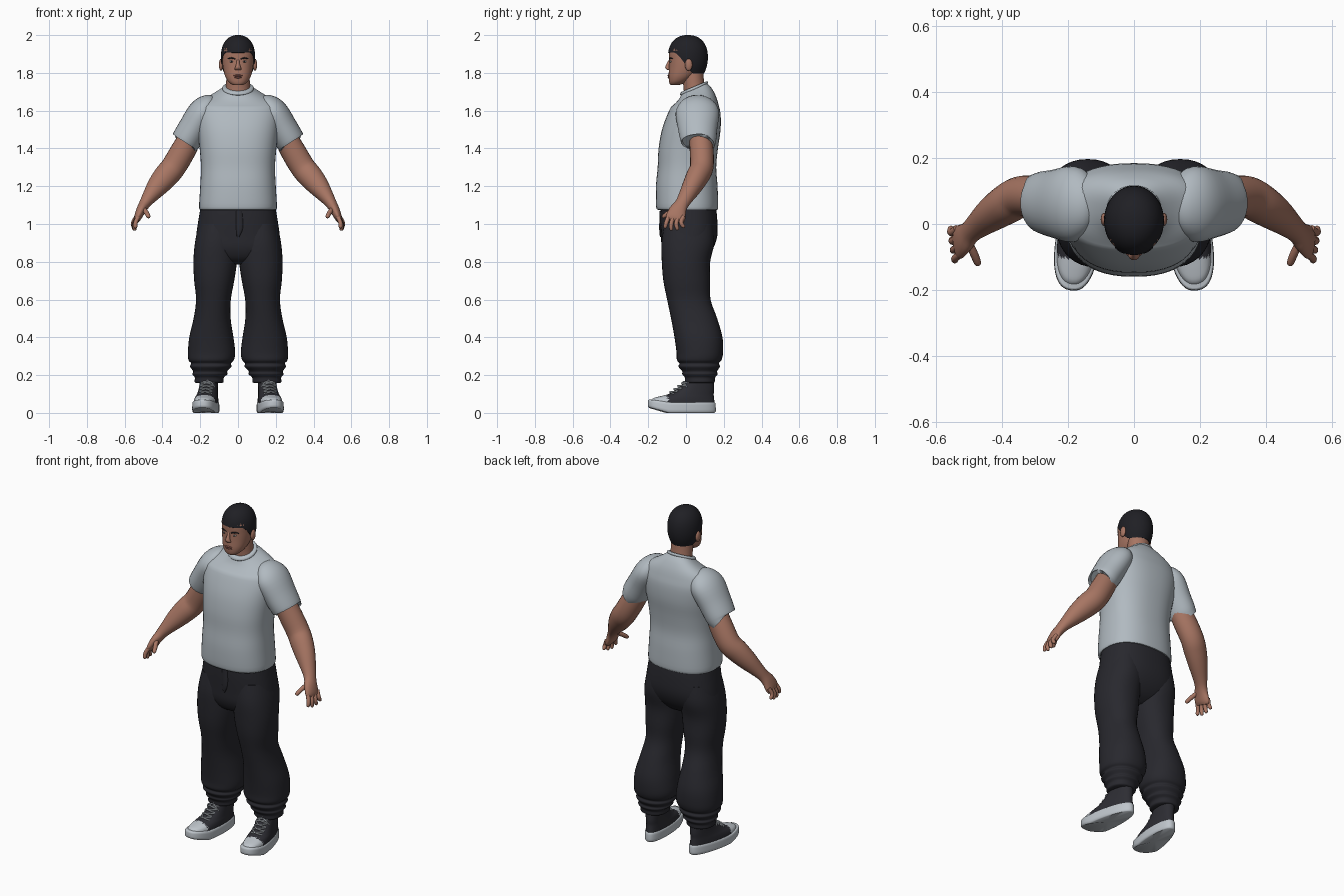
import bpy, bmesh, math
from mathutils import Vector, Matrix

if "Cube" in bpy.data.objects:
    bpy.data.objects.remove(bpy.data.objects["Cube"])


def material(name, rgb):
    m = bpy.data.materials.new(name)
    m.use_nodes = True
    col = (*rgb, 1)
    m.diffuse_color = col
    node = m.node_tree.nodes["Principled BSDF"]
    node.inputs["Base Color"].default_value = col
    node.inputs["Roughness"].default_value = 0.8
    return m


SKIN = material("skin", (0.39, 0.18, 0.125))
LIP = material("lip", (0.27, 0.1, 0.08))
HAIR = material("hair_black", (0.014, 0.014, 0.018))
SHIRT = material("shirt_grey", (0.44, 0.49, 0.53))
CLOTH = material("trouser_charcoal", (0.021, 0.021, 0.027))
CANVAS = material("shoe_charcoal", (0.026, 0.026, 0.033))
RUBBER = material("rubber_white", (0.52, 0.56, 0.6))
EYE = material("eye_white", (0.5, 0.46, 0.43))


def finish(name, bm, mats, mirror=False, angle=50, matrix=None):
    """Turn a bmesh into a smooth object, optionally mirrored across x."""
    bmesh.ops.recalc_face_normals(bm, faces=bm.faces)
    me = bpy.data.meshes.new(name)
    bm.to_mesh(me)
    bm.free()
    if matrix:
        me.transform(matrix)
    for m in mats:
        me.materials.append(m)
    me.shade_smooth()
    me.set_sharp_from_angle(angle=math.radians(angle))
    ob = bpy.data.objects.new(name, me)
    bpy.context.scene.collection.objects.link(ob)
    if mirror:
        mod = ob.modifiers.new("mirror", 'MIRROR')
        mod.use_mirror_merge = False
    return ob


def smooth_rows(rows, sub):
    """Catmull-Rom interpolation through the given rows."""
    out, last = [], len(rows) - 1
    for i in range(last):
        a, b = rows[max(i - 1, 0)], rows[i]
        c, d = rows[i + 1], rows[min(i + 2, last)]
        for s in range(sub):
            t = s / sub
            out.append([q + t / 2 * (r - p + t * (2 * p - 5 * q + 4 * r - w + t * (3 * (q - r) + w - p)))
                        for p, q, r, w in zip(a, b, c, d)])
    return out + [list(rows[last])]


def bridge(bm, rings):
    """Skin consecutive closed rings and fan both ends shut."""
    vs = [[bm.verts.new(p) for p in ring] for ring in rings]
    n = len(vs[0])
    for r0, r1 in zip(vs, vs[1:]):
        for j in range(n):
            bm.faces.new((r0[j], r0[(j + 1) % n], r1[(j + 1) % n], r1[j]))
    for ring in (vs[0], vs[-1]):
        mid = bm.verts.new(sum((v.co for v in ring), Vector()) / n)
        for j in range(n):
            bm.faces.new((ring[j], ring[(j + 1) % n], mid))


def loft(name, rows, mat, flat=True, n=32, sub=4, power=2.0, mirror=False, tilt=None,
         shape=None, rule=None, matrix=None):
    """Rows are x, y, z, two radii; rings lie flat or follow the path."""
    pts = smooth_rows(rows, sub)
    rings = []
    for i, p in enumerate(pts):
        c = Vector(p[:3])
        u, v = Vector((1, 0, 0)), Vector((0, 1, 0))
        if not flat:
            t = (Vector(pts[min(i + 1, len(pts) - 1)][:3]) - Vector(pts[max(i - 1, 0)][:3])).normalized()
            v = (v - t * t.y).normalized()
            u = v.cross(t)
        ring = []
        for j in range(n):
            a = 2 * math.pi * j / n
            ca, sa = math.cos(a), math.sin(a)
            co = c + u * p[3] * math.copysign(abs(ca) ** (2 / power), ca) \
                + v * p[4] * math.copysign(abs(sa) ** (2 / power), sa)
            if tilt:
                co.z += tilt(c.z) * (co.y - c.y)
            ring.append(shape(co) if shape else co)
        rings.append(ring)
    bm = bmesh.new()
    bridge(bm, rings)
    mats = mat if isinstance(mat, list) else [mat]
    if rule:
        for f in bm.faces:
            f.material_index = rule(f.calc_center_median())
    return finish(name, bm, mats, mirror, matrix=matrix)


def blob(name, loc, size, mat, mirror=False):
    bm = bmesh.new()
    bmesh.ops.create_uvsphere(bm, u_segments=16, v_segments=10, radius=1)
    return finish(name, bm, [mat], mirror, matrix=Matrix.Translation(loc) @ Matrix.Diagonal((*size, 1)))


# Shirt body, tilting up to a collar that is higher at the back
def collar_tilt(z):
    return 0.42 * min(1, max(0, (z - 1.62) / 0.09))


loft("shirt_body", [
    (0, .008, 1.075, .198, .155), (0, .006, 1.09, .206, .164), (0, .004, 1.2, .2, .163),
    (0, .005, 1.3, .196, .155), (0, .012, 1.4, .203, .157), (0, .028, 1.5, .215, .155),
    (0, .044, 1.59, .222, .138), (0, .05, 1.645, .2, .115), (0, .05, 1.685, .13, .09),
    (0, .045, 1.71, .085, .072), (0, .043, 1.722, .074, .064)],
    SHIRT, n=48, power=2.4, tilt=collar_tilt)
loft("collar_rib", [(0, .043, z, r, r - .009) for z, r in
     ((1.708, .076), (1.715, .083), (1.724, .081), (1.728, .074))],
     SHIRT, n=40, sub=3, tilt=lambda z: .42)

# Sleeves
loft("sleeves", [
    (.12, .055, 1.635, .03, .05), (.145, .057, 1.63, .06, .09), (.185, .06, 1.59, .079, .115),
    (.237, .062, 1.505, .08, .104), (.276, .066, 1.441, .078, .094), (.282, .066, 1.432, .072, .088)],
    SHIRT, flat=False, mirror=True)

# Arms and palms
loft("arms", [
    (.24, .075, 1.48, .06, .06), (.292, .083, 1.385, .066, .063), (.343, .083, 1.3, .066, .062),
    (.385, .06, 1.25, .065, .06), (.43, .03, 1.195, .055, .052), (.475, -.005, 1.135, .037, .04),
    (.497, -.025, 1.102, .029, .037), (.515, -.044, 1.07, .025, .046), (.53, -.055, 1.035, .02, .052),
    (.536, -.06, 1.018, .012, .045)],
    SKIN, flat=False, n=24, mirror=True)


# Fingers and thumbs
def finger(name, a, b, c, r):
    rows = [(*a, r, r), (*b, r, r), (*c, r * .85, r * .85)]
    end = Vector(c) + (Vector(c) - Vector(b)).normalized() * r * .7
    loft(name, rows + [(*end, r * .35, r * .35)], SKIN, flat=False, n=12, sub=3, mirror=True)


for i, title in enumerate(("index", "middle", "ring", "little")):
    y = -.096 + .026 * i
    drop = (.0, .012, .01, -.002)[i]
    finger(title + "_fingers", (.528 + .003 * i, y + .004, 1.04), (.542 + .004 * i, y - .008, 1.008 - drop / 2),
           (.543 + .004 * i, y - .014 + .006 * i, .985 - drop), .0115)
finger("thumbs", (.505, -.05, 1.085), (.486, -.088, 1.062), (.474, -.118, 1.04), .0125)

# Neck, head and face
loft("neck", [(0, .05, 1.64, .075, .06), (0, .045, 1.71, .064, .057), (0, .038, 1.77, .062, .056),
              (0, .035, 1.83, .06, .055)], SKIN)
loft("head", [
    (0, -.06, 1.735, .024, .02), (0, -.052, 1.742, .038, .034), (0, -.04, 1.757, .054, .05),
    (0, -.022, 1.785, .069, .07), (0, -.004, 1.825, .079, .086), (0, .003, 1.87, .084, .092),
    (0, .008, 1.92, .085, .097), (0, .01, 1.96, .068, .078), (0, .012, 1.98, .03, .035)],
    SKIN, power=2.2)
loft("nose", [(0, -.083, 1.872, .007, .006), (0, -.091, 1.853, .008, .009), (0, -.097, 1.832, .014, .013),
              (0, -.094, 1.82, .018, .011), (0, -.09, 1.814, .01, .006)], SKIN, n=16)
blob("upper_lip", (0, -.091, 1.786), (.025, .007, .005), LIP)
blob("lower_lip", (0, -.089, 1.777), (.022, .008, .006), LIP)
blob("ears", (.09, .014, 1.843), (.011, .02, .032), SKIN, True)
blob("eyes", (.033, -.08, 1.86), (.013, .006, .005), EYE, True)
blob("irises", (.033, -.0845, 1.86), (.005, .003, .0045), HAIR, True)
loft("eyebrows", [(.014, -.087, 1.873, .003, .003), (.036, -.084, 1.879, .004, .004),
                  (.057, -.071, 1.874, .002, .002)], HAIR, flat=False, n=10, mirror=True)


# Hair cap: columns rise from a hairline that drops toward the nape
def hair_point(a, t):
    back = -math.cos(a)
    s = min(1, max(0, (back + .75) / 1.15))
    s = s * s * (3 - 2 * s)
    low = 1.908 - .112 * s
    z = low + (2.0 - low) * math.sin(t * math.pi / 2)
    if z > 1.88:
        k = max(0, 1 - ((z - 1.88) / .1201) ** 2.3) ** (1 / 2.3)
    else:
        k = 1 - ((1.88 - z) / .19) ** 2
    return Vector((.091 * k * math.sin(a), .01 - .106 * k * math.cos(a), z))


bm = bmesh.new()
bridge(bm, [[hair_point(2 * math.pi * j / 48, i / 16) for j in range(48)] for i in range(17)])
finish("hair", bm, [HAIR], angle=60)

# Trousers: seat plus two baggy gathered legs
loft("trouser_seat", [
    (0, .012, 1.1, .196, .145), (0, .015, 1.03, .208, .15), (0, .017, .94, .221, .149),
    (0, .008, .87, .222, .135), (0, 0, .815, .16, .1), (0, 0, .785, .08, .05)],
    CLOTH, n=48, power=2.4)
loft("trouser_legs", [
    (.108, .015, 1.0, .1, .13), (.116, .01, .9, .112, .14), (.121, .0, .8, .115, .128),
    (.126, .004, .7, .106, .124), (.13, .015, .6, .092, .115), (.137, .043, .5, .098, .122),
    (.141, .066, .4, .117, .127), (.14, .073, .32, .125, .123), (.142, .07, .28, .12, .118),
    (.143, .07, .262, .105, .104), (.144, .07, .245, .11, .11), (.147, .072, .22, .09, .092),
    (.149, .074, .205, .093, .094), (.152, .074, .187, .077, .08), (.153, .074, .165, .077, .078),
    (.153, .074, .158, .068, .07)],
    CLOTH, n=36, power=2.2, mirror=True)
# Fly flap and side pocket welts
loft("fly_flap", [(.005, -.131, 1.07, .018, .008), (.008, -.136, .98, .018, .006),
                  (0, -.132, .93, .006, .006)], CLOTH, n=12)

# Shoes: built pointing forward, then turned out
TURN = Matrix.Translation((.163, 0, 0)) @ Matrix.Rotation(math.radians(8), 4, 'Z')


def foot(co):
    k = (co.y + .02) / .18
    co.x *= 1 - .12 * k - .1 * max(0, k)
    co.z += .28 * max(0, -co.y - .1) * max(0, 1 - co.z / .12)
    return co


loft("shoe_soles", [(0, -.022, 0, .06, .174), (0, -.022, .008, .066, .181), (0, -.022, .03, .066, .181),
                    (0, -.022, .05, .065, .179), (0, -.021, .056, .06, .174)],
     RUBBER, n=48, power=2.4, sub=2, mirror=True, shape=foot, matrix=TURN)
loft("shoe_uppers", [
    (0, -.018, .045, .061, .172), (0, -.012, .068, .06, .163), (0, .004, .084, .058, .145),
    (0, .028, .1, .055, .12), (0, .052, .125, .053, .098), (0, .07, .16, .053, .078),
    (0, .074, .205, .054, .07)],
    [CANVAS, RUBBER], n=48, power=2.3, mirror=True, shape=foot, matrix=TURN,
    rule=lambda c: int(c.y < -.105))

# Crossed laces climbing the tongue, with a bow at the top
for i in range(5):
    y, z = -.085 + .021 * i, .106 + .0155 * i
    for s in (-1, 1):
        loft("lace", [(-.034 * s, y + .016, z - .006, .004, .004), (0, y, z + .006, .004, .004),
                      (.034 * s, y + .034, z + .006, .004, .004)],
             RUBBER, flat=False, n=8, sub=3, mirror=True, matrix=TURN)
for s in (-1, 1):
    loft("lace_loop", [(0, .0, .165, .004, .004), (.025 * s, -.012, .162, .004, .004),
                       (.042 * s, -.002, .135, .003, .003)],
         RUBBER, flat=False, n=8, mirror=True, matrix=TURN)
